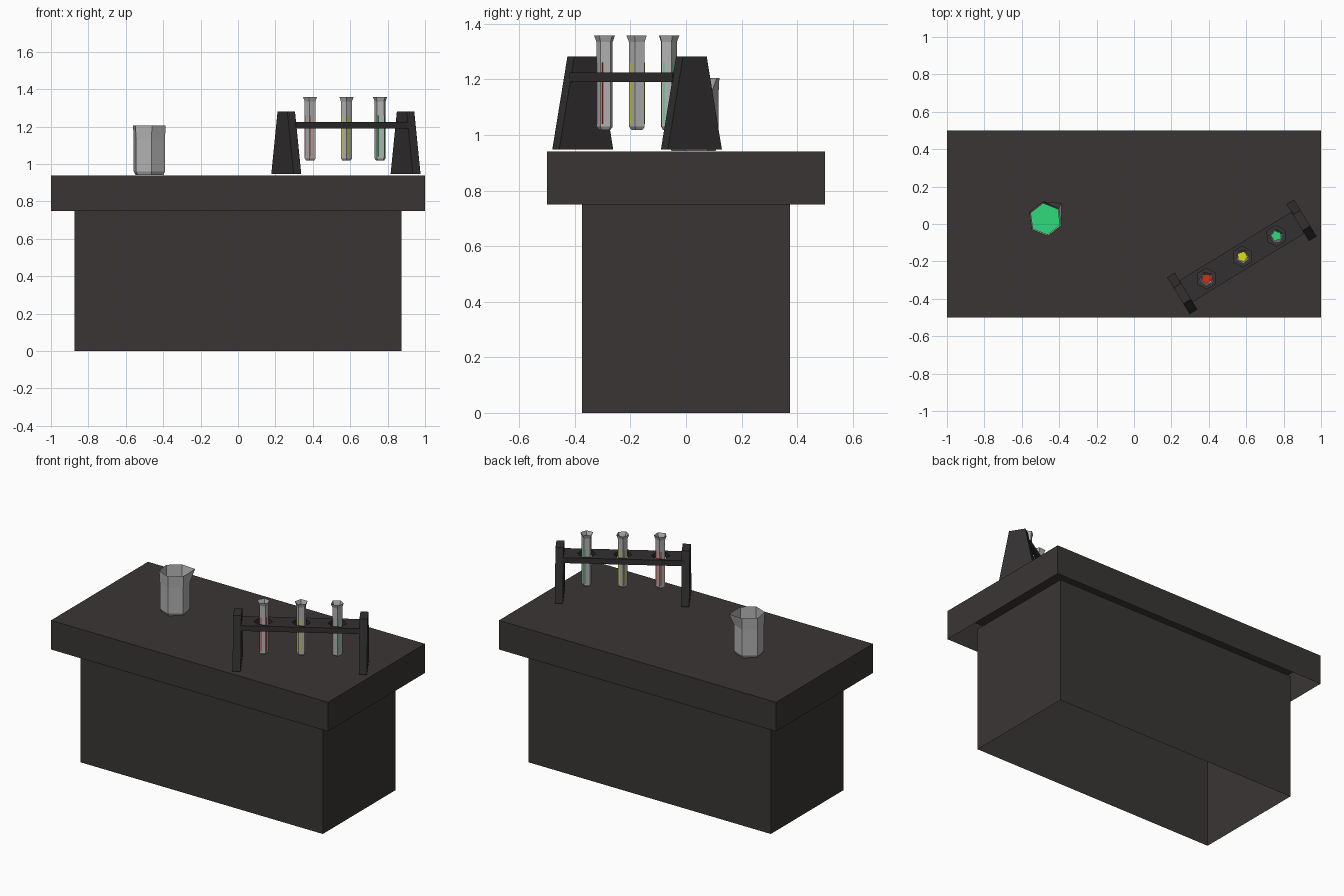
import bpy, bmesh
from math import sin, cos, radians, pi
from mathutils import Vector

if "Cube" in bpy.data.objects:
    bpy.data.objects.remove(bpy.data.objects["Cube"])


def material(name, rgb):
    m = bpy.data.materials.new(name)
    m.diffuse_color = (*rgb, 1)
    m.use_nodes = True
    m.node_tree.nodes["Principled BSDF"].inputs["Base Color"].default_value = m.diffuse_color
    return m


WOOD = material("dark_wood", (0.042, 0.036, 0.035))
RACK = material("dark_frame", (0.032, 0.029, 0.029))
GLASS = material("glass_grey", (0.45, 0.45, 0.45))
RED = material("red_liquid", (0.6, 0.03, 0.01))
YELLOW = material("yellow_liquid", (0.7, 0.75, 0.01))
GREEN = material("green_liquid", (0.03, 0.7, 0.2))


def loft(name, rings, mat, bottom=True, top=True):
    """Flat-faced skin over a stack of equal-sized point rings."""
    bm = bmesh.new()
    vs = [[bm.verts.new(p) for p in r] for r in rings]
    n = len(vs[0])
    for a, b in zip(vs, vs[1:]):
        for i in range(n):
            j = (i + 1) % n
            bm.faces.new((a[i], a[j], b[j], b[i]))
    if bottom:
        bm.faces.new(vs[0][::-1])
    if top:
        bm.faces.new(vs[-1])
    me = bpy.data.meshes.new(name)
    bm.to_mesh(me)
    bm.free()
    ob = bpy.data.objects.new(name, me)
    bpy.context.collection.objects.link(ob)
    if mat:
        me.materials.append(mat)
    return ob


def rect(sx, sy, z):
    x, y = sx / 2, sy / 2
    return [(-x, -y, z), (x, -y, z), (x, y, z), (-x, y, z)]


def ring(n, r, z, c=(0, 0), phase=0):
    return [(c[0] + r * cos(radians(phase) + 2 * pi * i / n),
             c[1] + r * sin(radians(phase) + 2 * pi * i / n), z) for i in range(n)]


# Table: shells open underneath, base rising into the slab
loft("table_top", [rect(2, 1, 0.75), rect(2, 1, 0.94)], WOOD, bottom=False)
loft("table_base", [rect(1.75, 0.75, 0), rect(1.75, 0.75, 0.81)], WOOD,
     bottom=False, top=False)

# Beaker: open hexagonal glass with one rim corner pulled out as a spout
C = (-0.474, 0.027)
rings = [ring(6, r, z, C, 38) for r, z in
         ((0.08, 0.942), (0.09, 0.96), (0.09, 1.13), (0.094, 1.205))]
rings[-1][0] = (-0.388, 0.112, 1.205)
loft("beaker", rings, GLASS, top=False)
loft("beaker_liquid", [ring(6, 0.086, z, C, 38) for z in (0.965, 1.06)], GREEN)

# Rack: turned on the table
MID, ANGLE = Vector((0.577, -0.176, 0)), radians(31.5)


def place(ob, along):
    ob.location = MID + Vector((cos(ANGLE), sin(ANGLE), 0)) * along
    ob.rotation_euler.z = ANGLE
    return ob


for side, s in (("left", -1), ("right", 1)):
    place(loft(f"rack_{side}_leg", [rect(0.048, 0.228, 0.947), rect(0.048, 0.1, 1.282)],
               RACK), s * 0.374)

shelf = place(loft("rack_shelf", [rect(0.71, 0.135, 1.19), rect(0.71, 0.135, 1.225)],
                   RACK), 0)

# Tubes with liquid, each hanging in a six-sided hole in the shelf
for name, along, mat, turn in (("left", -0.222, RED, 10), ("middle", 0.003, YELLOW, 25),
                               ("right", 0.215, GREEN, -10)):
    cutter = place(loft(f"hole_cutter_{name}", [ring(6, 0.055, 1.1), ring(6, 0.055, 1.3)],
                        None), along)
    cutter.hide_render = True
    cutter.hide_set(True)
    cut = shelf.modifiers.new(f"hole_{name}", "BOOLEAN")
    cut.operation, cut.solver, cut.object = "DIFFERENCE", "EXACT", cutter

    place(loft(f"tube_{name}", [ring(5, r, z, phase=turn) for r, z in
               ((0.022, 1.018), (0.031, 1.03), (0.031, 1.335), (0.04, 1.358))],
               GLASS, top=False), along)
    place(loft(f"tube_liquid_{name}", [ring(5, 0.0285, z, phase=turn + 12)
               for z in (1.04, 1.26)], mat), along)
